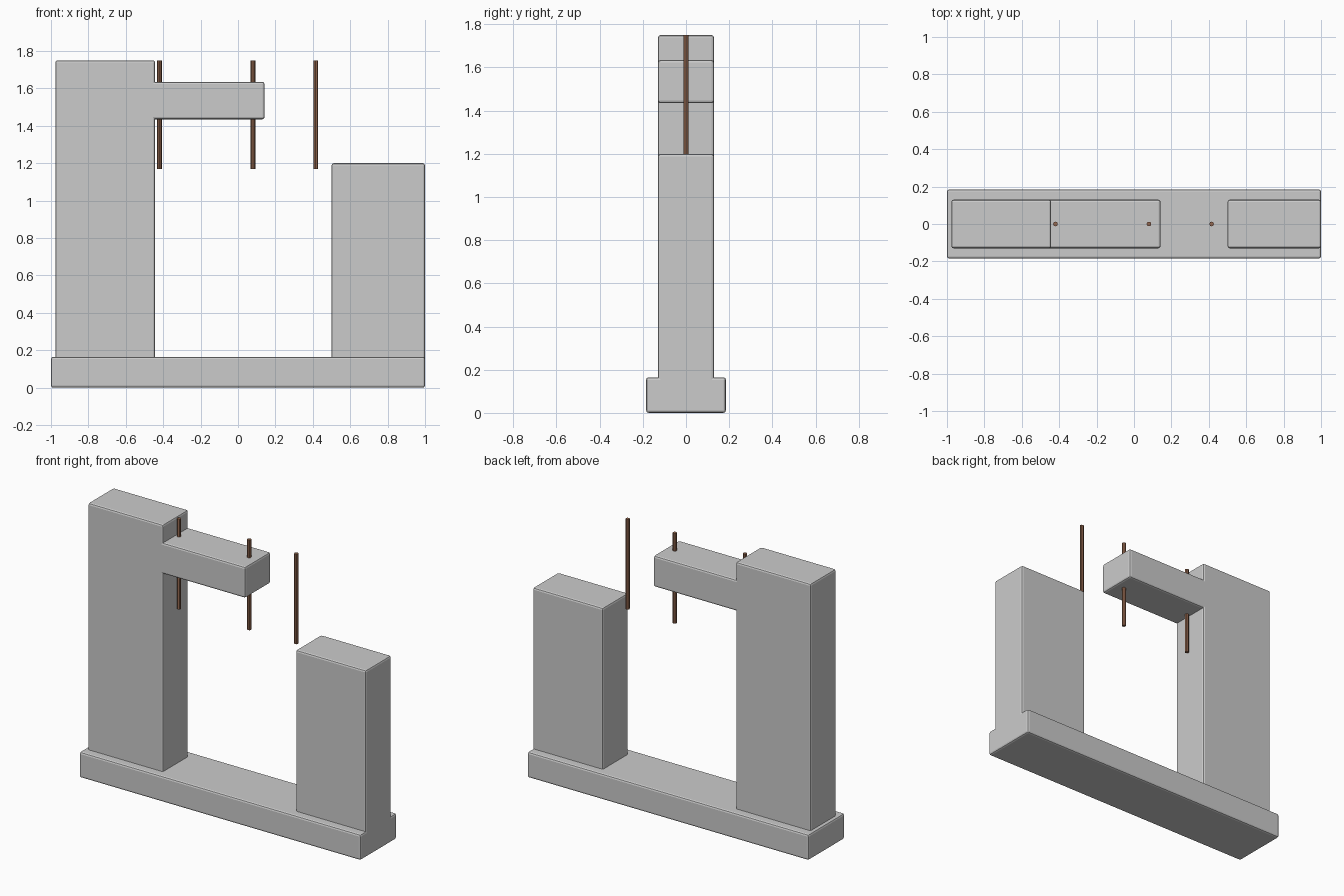
import bpy

if "Cube" in bpy.data.objects:
    bpy.data.objects.remove(bpy.data.objects["Cube"])

BEVEL = 0.012


def block(name, x0, x1, half_depth, z0, z1):
    """Box given by its extents, with softly rounded edges."""
    bpy.ops.mesh.primitive_cube_add(size=1, location=((x0 + x1) / 2, 0, (z0 + z1) / 2))
    ob = bpy.context.object
    ob.name = name
    ob.scale = (x1 - x0, 2 * half_depth, z1 - z0)
    bpy.ops.object.transform_apply(location=False, rotation=False, scale=True)
    mod = ob.modifiers.new("soft_edges", 'BEVEL')
    mod.width = BEVEL
    mod.segments = 2
    return ob


# Base plinth
block("base", -1.0, 1.0, 0.185, 0.0, 0.165)

# Pillars, sunk into the base
block("tall_pillar", -0.977, -0.443, 0.13, 0.05, 1.75)
block("short_pillar", 0.5, 1.0, 0.13, 0.05, 1.2)

# Cantilever arm, let into the tall pillar
block("arm", -0.5, 0.142, 0.13, 1.435, 1.635)

# Reinforcing rods
rust = bpy.data.materials.new("rusty_rod")
rust.diffuse_color = (0.30, 0.14, 0.08, 1)
rust.use_nodes = True
rust.node_tree.nodes["Principled BSDF"].inputs["Base Color"].default_value = rust.diffuse_color
for i, x in enumerate((-0.42, 0.08, 0.415)):
    bpy.ops.mesh.primitive_cylinder_add(vertices=8, radius=0.0125, depth=0.58,
                                        location=(x, 0, 1.46))
    rod = bpy.context.object
    rod.name = f"rod_{i + 1}"
    rod.data.materials.append(rust)
